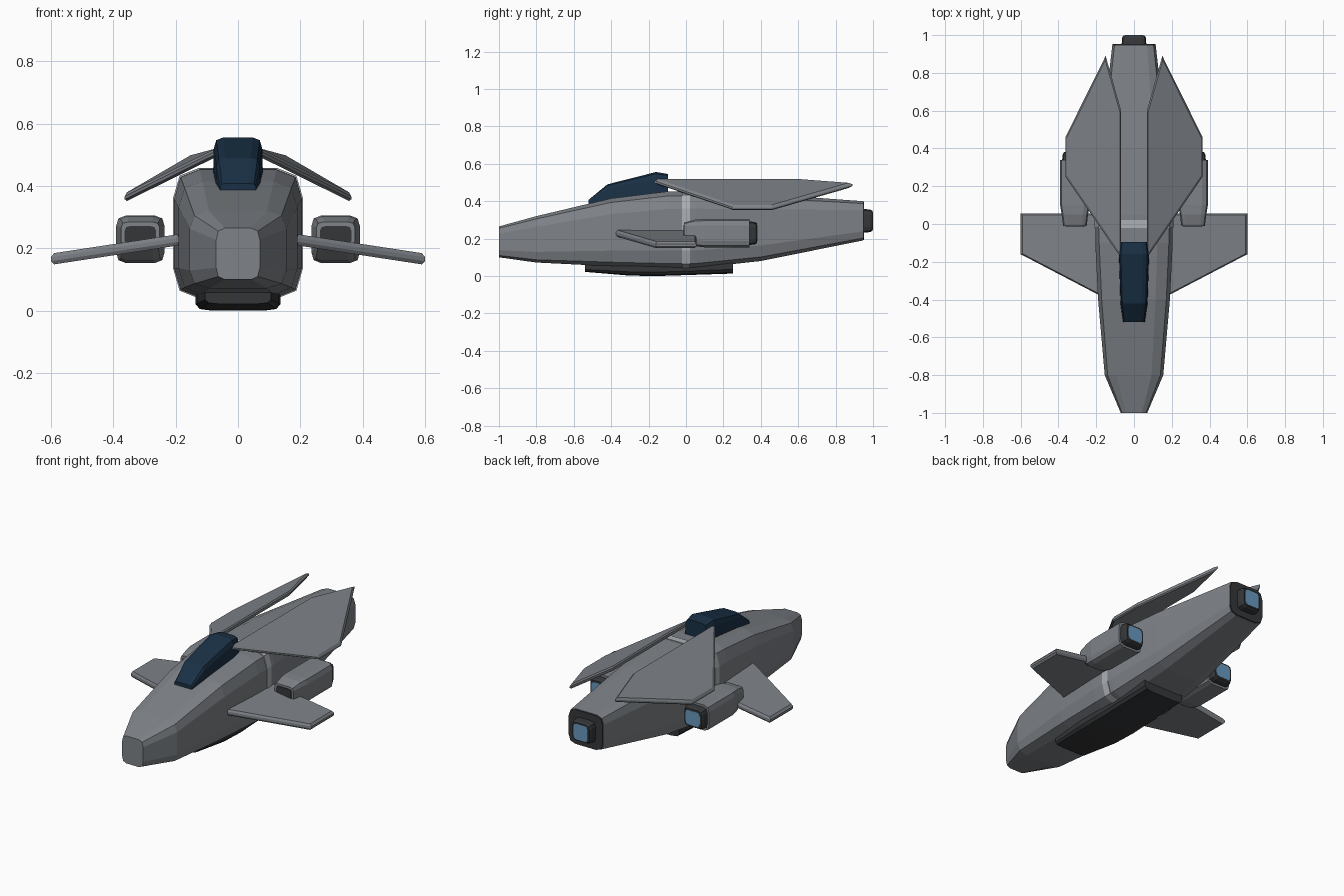
import bpy, bmesh
from mathutils import Vector

if "Cube" in bpy.data.objects:
    bpy.data.objects.remove(bpy.data.objects["Cube"])


def material(name, rgb):
    m = bpy.data.materials.new(name)
    m.diffuse_color = (*rgb, 1)
    m.use_nodes = True
    m.node_tree.nodes["Principled BSDF"].inputs["Base Color"].default_value = m.diffuse_color
    return m


HULL = material("hull_grey", (0.21, 0.225, 0.245))
DARK = material("dark_metal", (0.035, 0.037, 0.04))
GLASS = material("navy_glass", (0.01, 0.03, 0.06))
GLOW = material("engine_blue", (0.14, 0.32, 0.52))
STRIPE = material("pale_stripe", (0.42, 0.44, 0.46))


def section(y, hw, z0, z1, cx=0, top=1.0, bottom=1.0):
    """Twelve-sided rounded box section; top/bottom scale the width there."""
    c, h = (z0 + z1) / 2, (z1 - z0) / 2
    quarter = [(1, 0.54), (0.9, 0.88), (0.6, 1)]
    up = quarter + [(-a, b) for a, b in reversed(quarter)]
    ring = [(a * top, b) for a, b in up] + [(-a * bottom, -b) for a, b in up]
    return [Vector((cx + a * hw, y, c + b * h)) for a, b in ring]


def loft(name, rings, mat, mirror=False):
    """Skin a list of equal-length rings and cap both ends."""
    bm = bmesh.new()
    vs = [[bm.verts.new(p) for p in r] for r in rings]
    n = len(rings[0])
    for a, b in zip(vs, vs[1:]):
        for i in range(n):
            j = (i + 1) % n
            bm.faces.new((a[i], a[j], b[j], b[i]))
    bm.faces.new(vs[0])
    bm.faces.new(vs[-1])
    bmesh.ops.recalc_face_normals(bm, faces=bm.faces)
    me = bpy.data.meshes.new(name)
    bm.to_mesh(me)
    bm.free()
    me.materials.append(mat)
    ob = bpy.data.objects.new(name, me)
    bpy.context.collection.objects.link(ob)
    if mirror:
        mod = ob.modifiers.new("mirror", 'MIRROR')
        mod.use_mirror_merge = False
    return ob


def plate(name, outline, t, mat):
    """Thin mirrored wing with chamfered rims."""
    pts = [Vector(p) for p in outline]
    mid = sum(pts, Vector()) / len(pts)
    inner = [mid + (p - mid) * 0.955 for p in pts]
    dz = Vector((0, 0, t))
    rim = dz * 0.35
    rings = [[p - dz for p in inner], [p - rim for p in pts],
             [p + rim for p in pts], [p + dz for p in inner]]
    return loft(name, rings, mat, True)


# Fuselage and pale band
loft("fuselage", [section(-1, 0.07, 0.1, 0.265), section(-0.8, 0.155, 0.072, 0.32),
                  section(-0.4, 0.19, 0.052, 0.415), section(-0.1, 0.205, 0.042, 0.452),
                  section(0.05, 0.205, 0.042, 0.455), section(0.4, 0.178, 0.08, 0.44),
                  section(0.945, 0.115, 0.19, 0.4)], HULL)
loft("hull_band", [section(y, 0.208, 0.039, 0.458) for y in (-0.022, 0.022)], STRIPE)

# Tail plate, main nozzle and glow
loft("tail_plate", [section(0.94, 0.113, 0.192, 0.398), section(0.952, 0.113, 0.192, 0.398)], DARK)
loft("main_nozzle", [section(0.94, 0.066, 0.23, 0.36), section(0.985, 0.063, 0.235, 0.355),
                     section(0.998, 0.056, 0.242, 0.348)], DARK)
loft("main_glow", [section(0.98, 0.047, 0.248, 0.342), section(1.0, 0.047, 0.248, 0.342)], GLOW)

# Cockpit canopy
loft("canopy", [section(-0.52, 0.057, 0.375, 0.408), section(-0.42, 0.072, 0.38, 0.49, top=0.95),
                section(-0.16, 0.08, 0.40, 0.556, top=0.97),
                section(-0.095, 0.073, 0.41, 0.545, top=0.95)], GLASS)

# Belly pod
loft("belly_pod", [section(-0.54, 0.105, 0.022, 0.08), section(-0.3, 0.132, 0.002, 0.09),
                   section(-0.15, 0.136, 0.0, 0.09), section(0.25, 0.13, 0.013, 0.11)], DARK)

# Upper swept fins and lower wings
plate("upper_fin", [(0.068, -0.18, 0.508), (0.068, 0.6, 0.508), (0.15, 0.89, 0.486),
                    (0.363, 0.46, 0.362), (0.363, 0.25, 0.362)], 0.014, HULL)
plate("lower_wing", [(0.14, -0.4, 0.235), (0.6, -0.16, 0.165),
                     (0.6, 0.055, 0.165), (0.14, 0.055, 0.235)], 0.018, HULL)

# Side engines: casing, intake, nozzle, glow
X = 0.313
loft("engine_casing", [section(-0.01, 0.062, 0.205, 0.285, X), section(0.05, 0.07, 0.16, 0.302, X),
                       section(0.1, 0.078, 0.153, 0.305, X), section(0.34, 0.078, 0.153, 0.305, X)], HULL, True)
loft("engine_intake", [section(-0.014, 0.05, 0.21, 0.272, X), section(0.01, 0.05, 0.21, 0.272, X)], DARK, True)
loft("engine_nozzle", [section(0.335, 0.068, 0.165, 0.293, X), section(0.37, 0.064, 0.17, 0.288, X),
                       section(0.38, 0.057, 0.177, 0.281, X)], DARK, True)
loft("engine_glow", [section(0.37, 0.047, 0.186, 0.272, X), section(0.383, 0.047, 0.186, 0.272, X)], GLOW, True)
